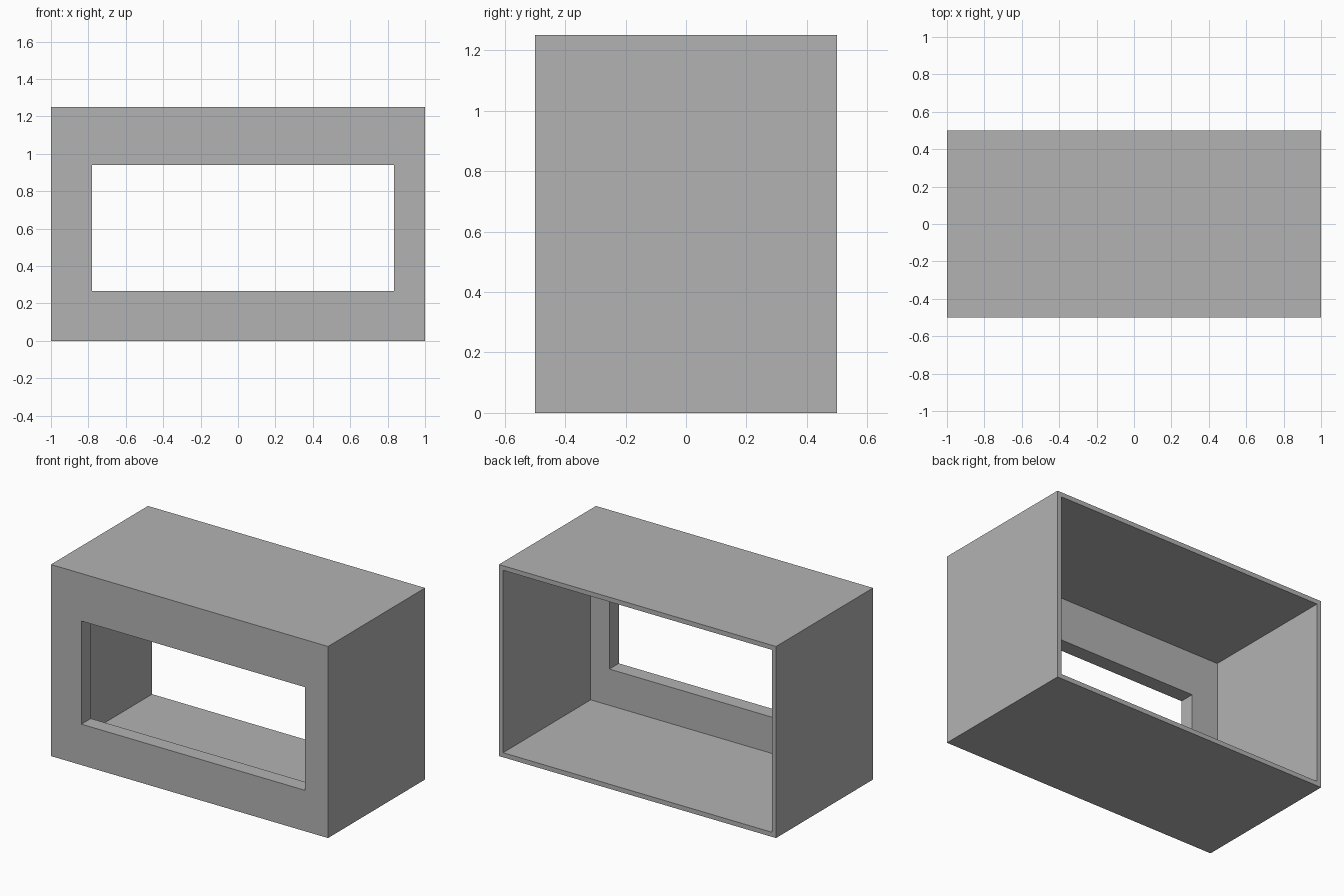
import bpy
import bmesh

cube = bpy.data.objects.get("Cube")
if cube:
    bpy.data.objects.remove(cube, do_unlink=True)

# Plain grey finish
GREY = (0.45, 0.45, 0.45, 1.0)
mat = bpy.data.materials.new("plain grey")
mat.use_nodes = True
mat.diffuse_color = GREY
mat.node_tree.nodes["Principled BSDF"].inputs["Base Color"].default_value = GREY

# Overall size, wall thicknesses and window opening
WIDTH, DEPTH, HEIGHT = 2.0, 1.0, 1.25
WALL, FRONT_WALL = 0.03, 0.097
FRONT, BACK = -DEPTH / 2, DEPTH / 2
INNER_FRONT = FRONT + FRONT_WALL

outer = (-WIDTH / 2, WIDTH / 2, 0, HEIGHT)
cavity = (-WIDTH / 2 + WALL, WIDTH / 2 - WALL, WALL, HEIGHT - WALL)
window = (-0.78, 0.835, 0.267, 0.94)

# Rectangular rings around the shell's cross-section, joined in a closed loop
sections = [
    (outer, FRONT), (outer, BACK),
    (cavity, BACK), (cavity, INNER_FRONT),
    (window, INNER_FRONT), (window, FRONT),
]


def add_ring(bm, rect, y):
    x0, x1, z0, z1 = rect
    return [bm.verts.new((x, y, z))
            for x, z in ((x0, z0), (x1, z0), (x1, z1), (x0, z1))]


# Open-backed case with a window in its thick front wall
bm = bmesh.new()
rings = [add_ring(bm, rect, y) for rect, y in sections]
for i, ring in enumerate(rings):
    following = rings[(i + 1) % len(rings)]
    for k in range(4):
        n = (k + 1) % 4
        bm.faces.new((ring[k], ring[n], following[n], following[k]))
bmesh.ops.recalc_face_normals(bm, faces=bm.faces)

mesh = bpy.data.meshes.new("window_case")
bm.to_mesh(mesh)
bm.free()
mesh.materials.append(mat)
bpy.context.collection.objects.link(bpy.data.objects.new("window_case", mesh))
